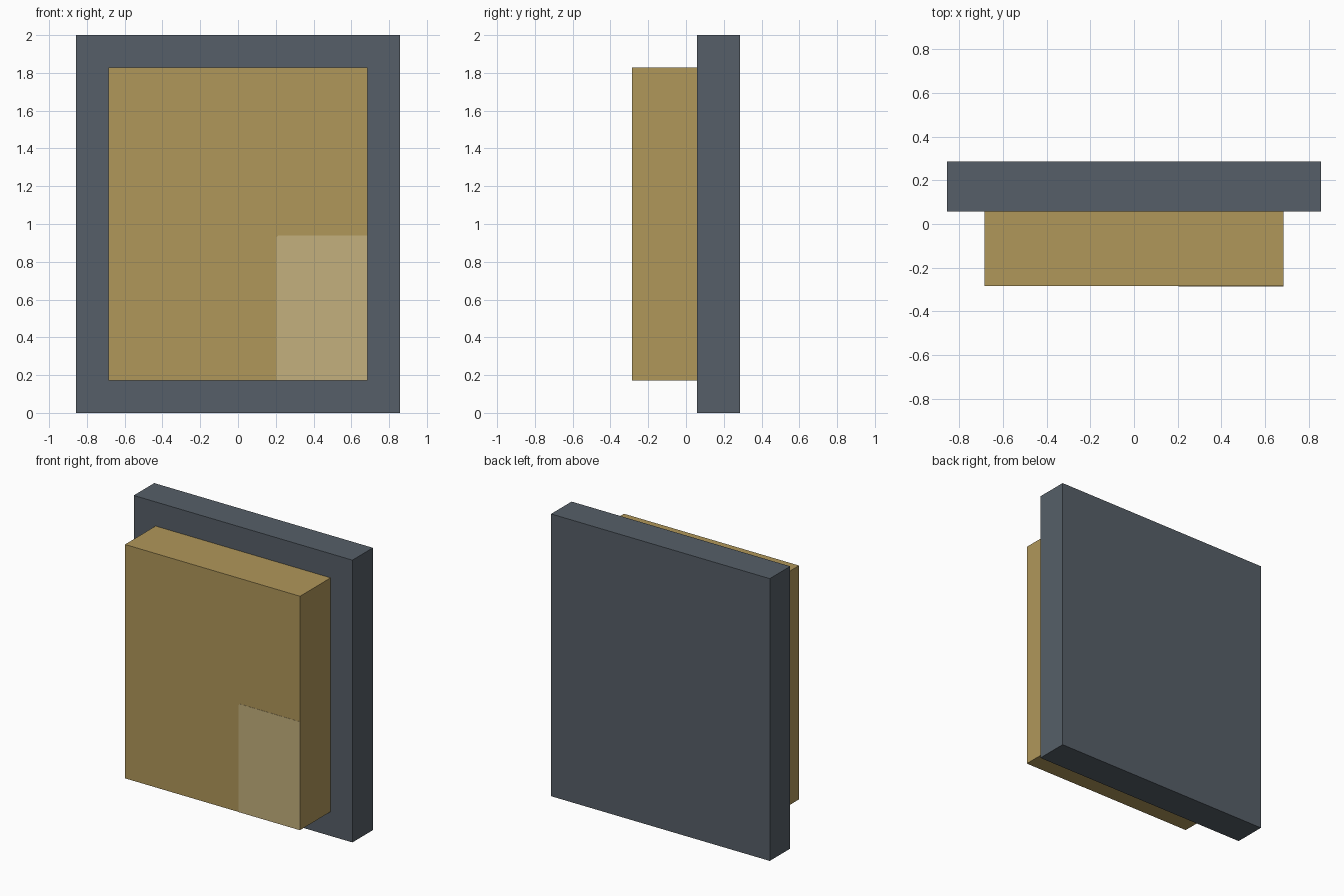
import bpy, bmesh, math

if "Cube" in bpy.data.objects:
    bpy.data.objects.remove(bpy.data.objects["Cube"])


def srgb(r, g, b):
    def lin(c):
        c /= 255
        return c / 12.92 if c <= 0.04045 else ((c + 0.055) / 1.055) ** 2.4
    return (lin(r), lin(g), lin(b), 1.0)


def material(name, rgb):
    m = bpy.data.materials.new(name)
    m.diffuse_color = srgb(*rgb)
    m.use_nodes = True
    m.node_tree.nodes["Principled BSDF"].inputs["Base Color"].default_value = m.diffuse_color
    return m


def prism(name, outline, y0, y1, mat):
    """Extrude an x-z outline from y0 back to y1."""
    bm = bmesh.new()
    face = bm.faces.new([bm.verts.new((x, y0, z)) for x, z in outline])
    out = bmesh.ops.extrude_face_region(bm, geom=[face], use_keep_orig=True)
    for v in out["geom"]:
        if isinstance(v, bmesh.types.BMVert):
            v.co.y = y1
    bmesh.ops.recalc_face_normals(bm, faces=bm.faces)
    mesh = bpy.data.meshes.new(name)
    bm.to_mesh(mesh)
    bm.free()
    mesh.materials.append(mat)
    ob = bpy.data.objects.new(name, mesh)
    bpy.context.collection.objects.link(ob)
    return ob


def rect(x0, x1, z0, z1):
    return [(x0, z0), (x1, z0), (x1, z1), (x0, z1)]


slate = material("slate grey", (86, 95, 104))
gold = material("dull gold", (176, 151, 90))
pale = material("pale gold", (196, 176, 125))

# Back plate and the raised block in front of it
prism("back_plate", rect(-0.857, 0.857, 0, 2), 0.057, 0.286, slate)
prism("front_block", rect(-0.686, 0.686, 0.172, 1.829), -0.285, 0.057, gold)

# Pale corner panel, flush with the block edges, one small rounded corner
x0, x1, z0, z1, r = 0.203, 0.686, 0.172, 0.94, 0.018
corner = [(x0 + r - r * math.sin(a), z1 - r + r * math.cos(a))
          for a in (math.pi / 2 * i / 6 for i in range(7))]
prism("corner_panel", [(x0, z0), (x1, z0), (x1, z1)] + corner,
      -0.2865, -0.285, pale)
